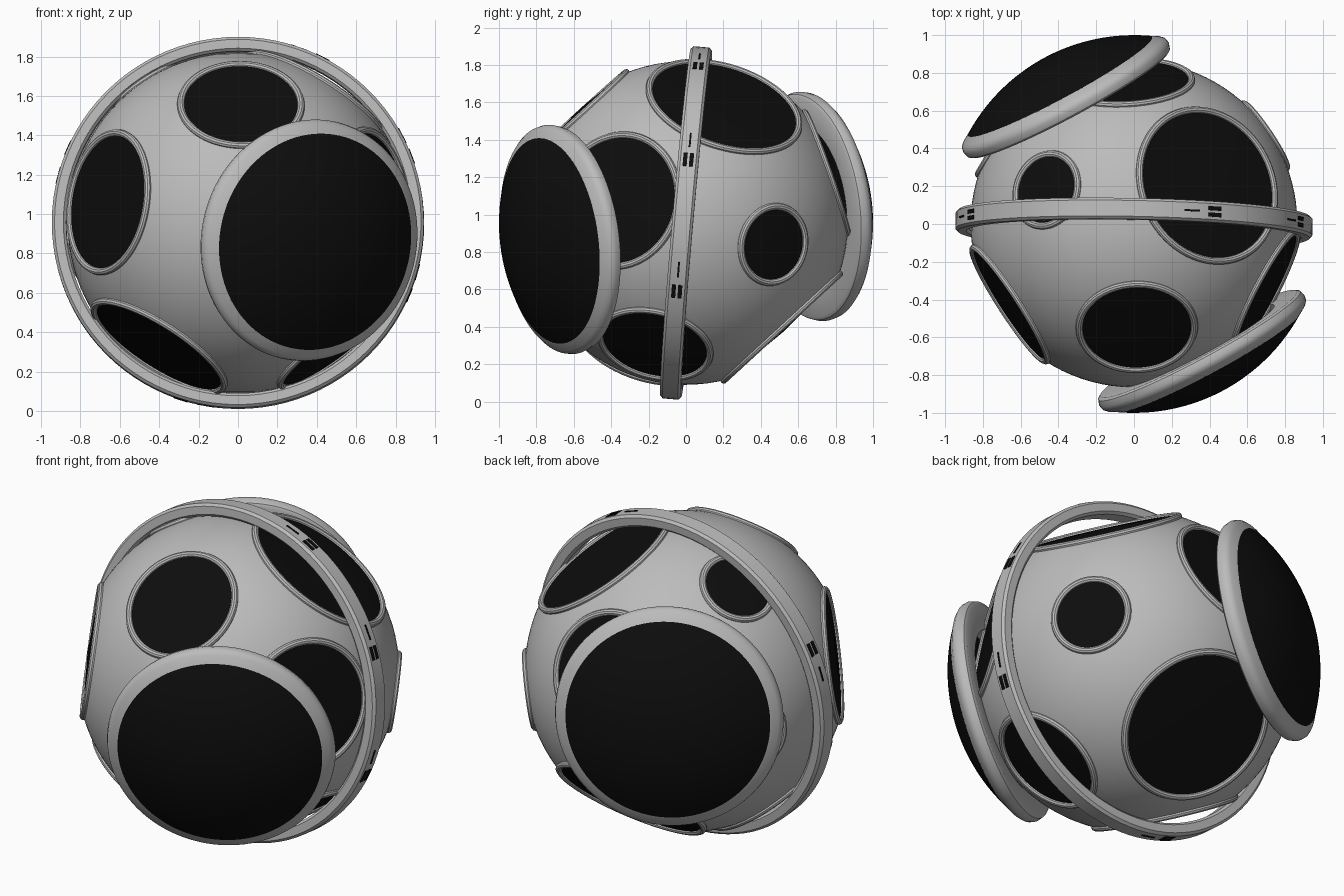
import bpy, bmesh, math
from mathutils import Vector, Matrix

cube = bpy.data.objects.get("Cube")
if cube:
    bpy.data.objects.remove(cube, do_unlink=True)

CENTER = Vector((0, 0, 0.955))
R = 0.865          # body radius
SEG = 96


def material(name, value):
    m = bpy.data.materials.new(name)
    m.use_nodes = True
    col = (value, value, value, 1)
    m.diffuse_color = col
    m.node_tree.nodes["Principled BSDF"].inputs["Base Color"].default_value = col
    return m


GREY = material("light_grey", 0.5)
BLACK = material("black", 0.004)
made = []


def add_object(name, bm, mat, matrix):
    bmesh.ops.recalc_face_normals(bm, faces=bm.faces)
    me = bpy.data.meshes.new(name)
    bm.to_mesh(me)
    bm.free()
    me.materials.append(mat)
    ob = bpy.data.objects.new(name, me)
    ob.matrix_world = matrix
    bpy.context.collection.objects.link(ob)
    made.append(ob)
    return ob


def facing(direction, dist=0.0):
    """Matrix whose local z points along a direction from the body centre."""
    n = Vector(direction).normalized()
    rot = n.to_track_quat('Z', 'Y').to_matrix().to_4x4()
    return Matrix.Translation(CENTER + n * dist) @ rot


def lathe(name, profile, mat, matrix, closed=True):
    """Spin (radius, height) points around local z."""
    bm = bmesh.new()
    vs = [bm.verts.new((r, 0, h)) for r, h in profile]
    pairs = list(zip(vs, vs[1:])) + ([(vs[-1], vs[0])] if closed else [])
    edges = [bm.edges.new(p) for p in pairs]
    bmesh.ops.spin(bm, geom=vs + edges, cent=(0, 0, 0), axis=(0, 0, 1),
                   angle=math.tau, steps=SEG, use_duplicate=False)
    bmesh.ops.remove_doubles(bm, verts=bm.verts, dist=0.0002)
    return add_object(name, bm, mat, matrix)


# Round ports: direction from the centre, rim radius
ports = {
    "front_top": ((0.015, -0.55, 0.605), 0.305),
    "top_left": ((0.38, 0.20, 0.61), 0.415),
    "left_front": ((0.695, -0.36, 0.12), 0.355),
    "left_back": ((0.69, 0.465, -0.115), 0.205),
    "left_lower": ((0.46, -0.165, -0.645), 0.30),
    "back_lower": ((0.0, 0.51, -0.555), 0.42),
    "right_front": ((-0.655, -0.425, 0.105), 0.355),
    "right_lower": ((-0.40, -0.22, -0.625), 0.385),
    "back_upper": ((-0.04, 0.75, 0.265), 0.345),
    "top_right": ((-0.46, 0.18, 0.68), 0.195),
    "right_back": ((-0.70, 0.44, -0.02), 0.215),
}

# Body sphere, sliced flat at every port
bm = bmesh.new()
bmesh.ops.create_uvsphere(bm, u_segments=SEG, v_segments=SEG // 2, radius=R)
for direction, r in ports.values():
    n = Vector(direction).normalized()
    bmesh.ops.bisect_plane(bm, geom=bm.verts[:] + bm.edges[:] + bm.faces[:],
                           plane_co=n * math.sqrt(R * R - r * r), plane_no=n,
                           clear_outer=True)
add_object("body", bm, GREY, Matrix.Translation(CENTER))

# Port rims and their shallow black covers
for name, (direction, r) in ports.items():
    place = facing(direction, math.sqrt(R * R - r * r))
    tube = [(r + 0.019 * math.cos(math.tau * i / 10),
             0.019 * math.sin(math.tau * i / 10)) for i in range(10)]
    lathe(name + "_port_rim", tube, GREY, place)
    lathe(name + "_port_cover", [(r, 0.003), (0, 0.025)], BLACK, place, closed=False)

# Two large domed pads on opposite sides
axis = Vector((0.47, -0.875, -0.115))
cap = math.asin(0.553)
for name, n in (("front", axis), ("back", -axis)):
    place = facing(n)
    lathe(name + "_pad_rim",
          [(0.45, 0.735), (0.59, 0.725), (0.607, 0.735), (0.617, 0.765),
           (0.612, 0.79), (0.595, 0.808), (0.553, 0.833), (0.45, 0.82)],
          GREY, place)
    dome = [(math.sin(cap * i / 14), math.cos(cap * i / 14)) for i in range(15)]
    lathe(name + "_pad_dome", dome, BLACK, place, closed=False)

# Tilted band around the body
band_axis = Vector((0.02, 1, -0.088)).normalized()
outer, inner, half, cut = 0.945, 0.872, 0.056, 0.014
side = [(inner, half - cut), (inner + cut, half), (outer - cut, half), (outer, half - cut)]
lathe("band", side + [(r, -h) for r, h in reversed(side)], GREY, facing(band_axis))

# Small dark dashes on the band: angle, offset across, length, width
ex = (Vector((1, 0, 0)) - band_axis * band_axis.x).normalized()
ez = ex.cross(band_axis)
bm = bmesh.new()


def dash(angle, across, length, width):
    a = math.radians(angle)
    out = ex * math.cos(a) + ez * math.sin(a)
    tan = ez * math.cos(a) - ex * math.sin(a)
    rot = Matrix((tan, band_axis, out)).transposed().to_4x4()
    m = Matrix.Translation(out * outer + band_axis * across) @ rot
    bmesh.ops.create_cube(bm, size=1, matrix=m @ Matrix.Diagonal((length, width, 0.006, 1)))


for pair, line in ((63, 71), (21, 28), (-23, -15.5), (156, 165), (-108, -100)):
    for s in (-1, 1):
        dash(pair, 0.017 * s, 0.075, 0.022)
    dash(line, 0.0, 0.085, 0.01)
add_object("band_dashes", bm, BLACK, Matrix.Translation(CENTER))

# Smooth shading with sharp edges kept
bpy.ops.object.select_all(action='DESELECT')
for ob in made:
    if ob.name != "band_dashes":
        ob.select_set(True)
bpy.context.view_layer.objects.active = made[0]
bpy.ops.object.shade_smooth_by_angle(angle=math.radians(35))
